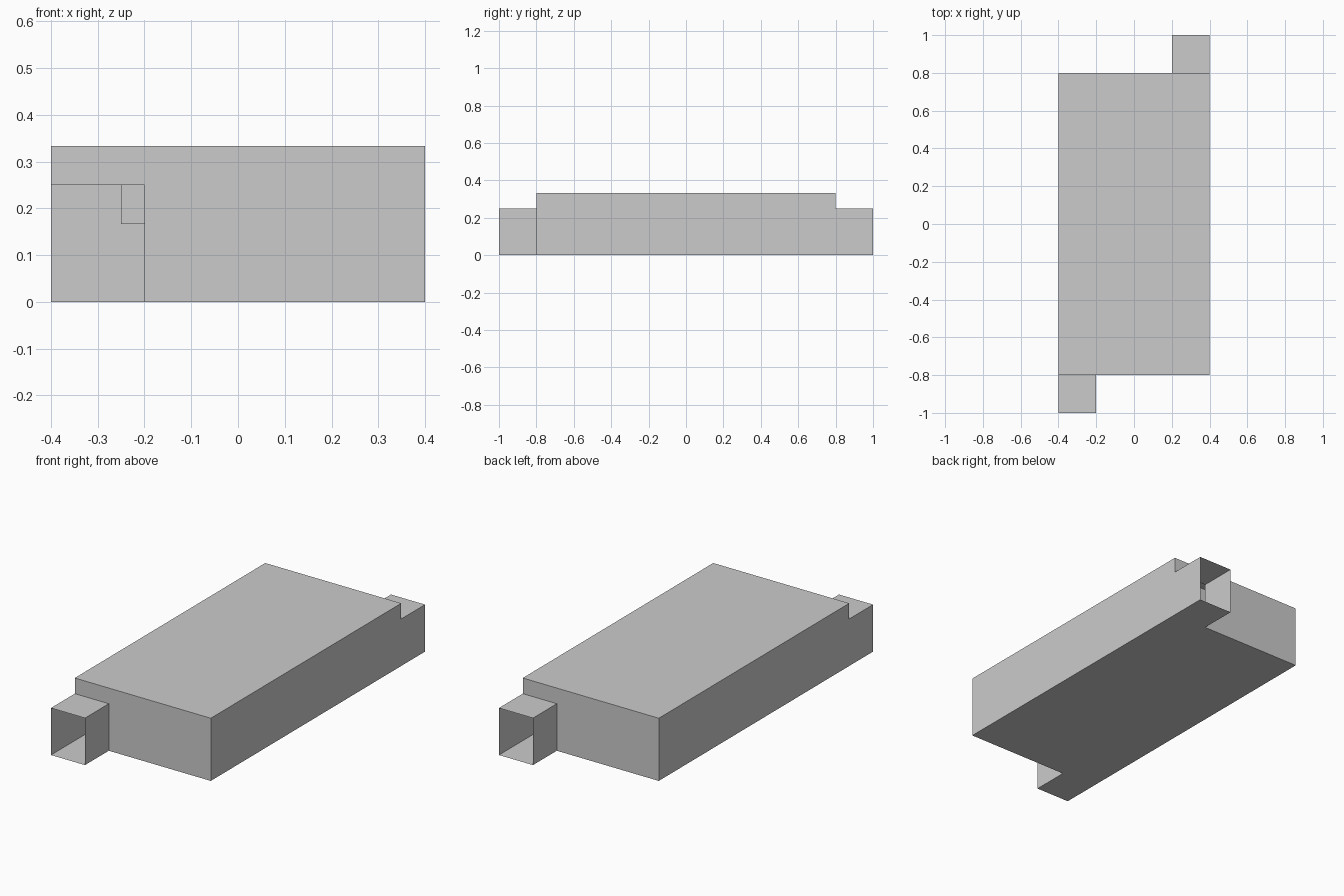
import bpy, bmesh
from mathutils import Matrix

if "Cube" in bpy.data.objects:
    bpy.data.objects.remove(bpy.data.objects["Cube"])

W, L, H = 0.4, 0.8, 1 / 3      # room half width, half length, height
E, D, T = 1.0, 0.2, 0.25       # passage end, passage inner side, passage height


def make_object(name, bm):
    bmesh.ops.remove_doubles(bm, verts=bm.verts, dist=1e-5)
    mesh = bpy.data.meshes.new(name)
    bm.to_mesh(mesh)
    bm.free()
    obj = bpy.data.objects.new(name, mesh)
    bpy.context.collection.objects.link(obj)
    return obj


# Thin-walled room with an open-ended passage at two opposite corners
bm = bmesh.new()


def face(points):
    return bm.faces.new([bm.verts.new(p) for p in points])


half = [
    # end wall with the doorway notch
    [(x, -L, z) for x, z in [(-D, 0), (W, 0), (W, H), (-W, H), (-W, T), (-D, T)]],
    # long side wall running on into the passage
    [(-W, y, z) for y, z in [(-E, 0), (-E, T), (-L, T), (-L, H), (L, H), (L, 0)]],
    # passage roof
    [(x, y, T) for x, y in [(-W, -E), (-D, -E), (-D, -L), (-W, -L)]],
    # passage inner wall
    [(-D, y, z) for y, z in [(-E, 0), (-L, 0), (-L, T), (-E, T)]],
]
for points in half:
    face(points)
    face([(-x, -y, z) for x, y, z in points])

# Floor and roof
edge = [(-W, -E), (-D, -E), (-D, -L), (W, -L)]
floor = edge + [(-x, -y) for x, y in edge]
face([(x, y, 0) for x, y in reversed(floor)])
face([(-W, -L, H), (W, -L, H), (W, L, H), (-W, L, H)])
make_object("room_shell", bm)

# Block hanging from the ceiling, seen through the passages
bm = bmesh.new()
size = Matrix.Diagonal((0.5, 1.3, H / 2, 1))
bmesh.ops.create_cube(bm, size=1, matrix=Matrix.Translation((0, 0, H * 0.75)) @ size)
top = [f for f in bm.faces if f.calc_center_median().z > H - 0.01]
bmesh.ops.delete(bm, geom=top, context='FACES_ONLY')
make_object("ceiling_block", bm)
